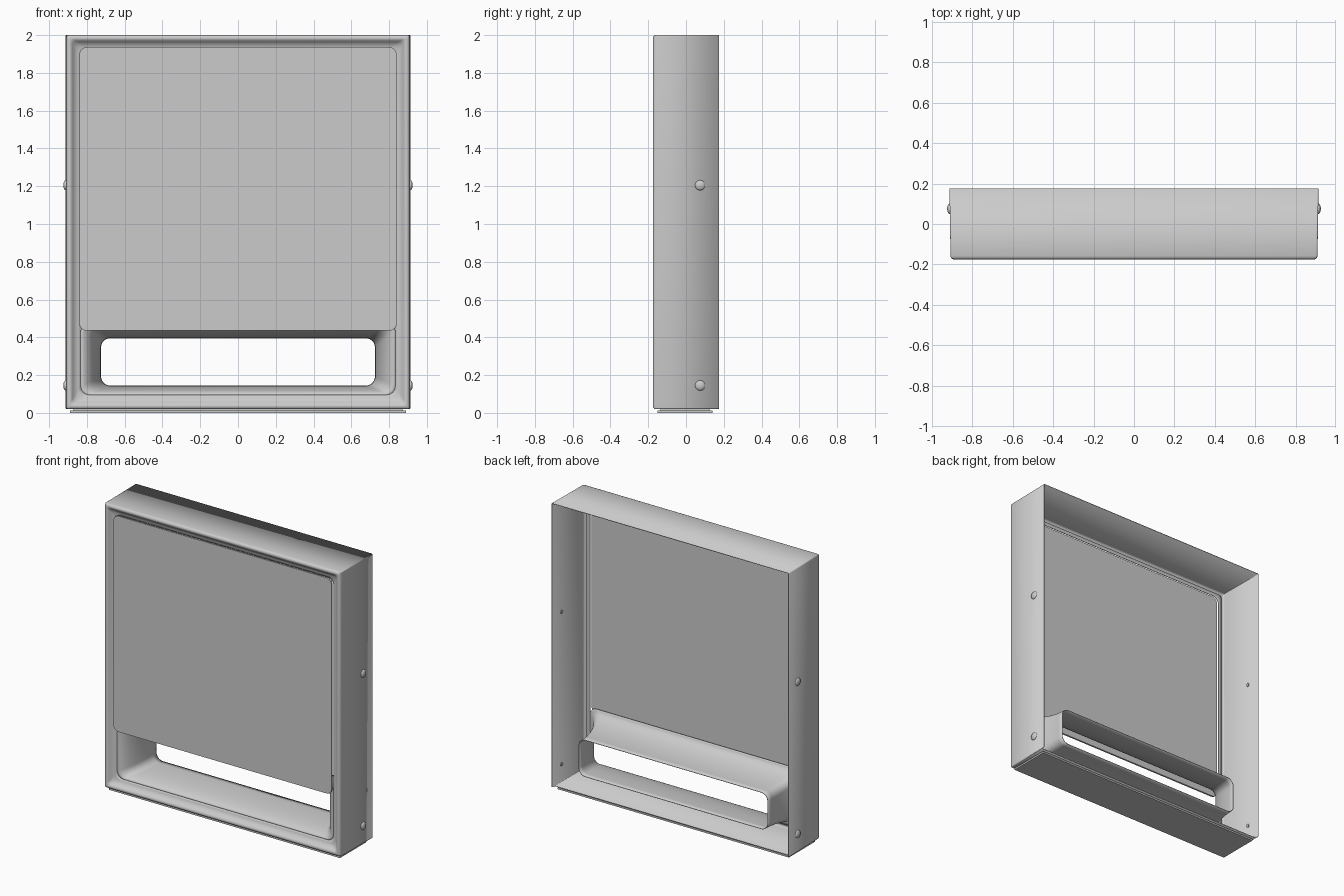
import bpy, bmesh, math
from mathutils import Matrix

if "Cube" in bpy.data.objects:
    bpy.data.objects.remove(bpy.data.objects["Cube"])


def rounded_rect(hw, z0, z1, r, y, n=6):
    """Rounded rectangle loop in the xz plane."""
    pts = []
    corners = [(hw - r, z1 - r), (-hw + r, z1 - r), (-hw + r, z0 + r), (hw - r, z0 + r)]
    for k, (cx, cz) in enumerate(corners):
        for i in range(n + 1):
            a = math.pi / 2 * (k + i / n)
            pts.append((cx + r * math.cos(a), y, cz + r * math.sin(a)))
    return pts


def make_object(name, bm, angle=35):
    bmesh.ops.recalc_face_normals(bm, faces=bm.faces)
    me = bpy.data.meshes.new(name)
    bm.to_mesh(me)
    bm.free()
    ob = bpy.data.objects.new(name, me)
    bpy.context.collection.objects.link(ob)
    bpy.ops.object.select_all(action='DESELECT')
    ob.select_set(True)
    bpy.context.view_layer.objects.active = ob
    bpy.ops.object.shade_smooth_by_angle(angle=math.radians(angle))
    return ob


def loft(name, loops, thickness=0, caps=False):
    bm = bmesh.new()
    rings = [[bm.verts.new(p) for p in loop] for loop in loops]
    for a, b in zip(rings, rings[1:]):
        for i in range(len(a)):
            j = (i + 1) % len(a)
            bm.faces.new((a[i], a[j], b[j], b[i]))
    if caps:
        bm.faces.new(rings[0])
        bm.faces.new(rings[-1])
    ob = make_object(name, bm)
    if thickness:
        mod = ob.modifiers.new("sheet", 'SOLIDIFY')
        mod.thickness = thickness
        mod.offset = 0
    return ob


def box(name, size, loc):
    bm = bmesh.new()
    bmesh.ops.create_cube(bm, size=1, matrix=Matrix.Translation(loc) @ Matrix.Diagonal((*size, 1)))
    return make_object(name, bm)


# Housing: thin outer walls, rounded front edge and coved inner rim
profile = [(-0.005, 0.175), (0, -0.158), (0.002, -0.166), (0.007, -0.171), (0.014, -0.173),
           (0.021, -0.171), (0.028, -0.164), (0.036, -0.153), (0.048, -0.144),
           (0.060, -0.139), (0.073, -0.137)]
loops = []
for k, (d, y) in enumerate(profile):
    inset = max(d, 0)
    radius = 0.006 + inset * 0.55
    loop = rounded_rect(0.906 - d, 0.022 + inset, 1.998 - inset, radius, y)
    if k == 0:  # the floor stops short of the back edge
        loop = [(x, 0.15 if z < 0.0225 else yy, z) for x, yy, z in loop]
    loops.append(loop)
loft("housing", loops, 0.005)

# Flared funnel leading back to the slot
loops = []
steps = 12
for i in range(steps + 1):
    a = math.pi / 2 * i / steps
    s, y = math.sin(a), -0.137 + 0.277 * (1 - math.cos(a))
    loops.append(rounded_rect(0.833 - 0.106 * s, 0.095 + 0.048 * s, 0.48 - 0.083 * s,
                              0.046 + 0.004 * s, y))
loft("slot_funnel", loops, 0.004)

# Front panel
loft("front_panel", [rounded_rect(0.84, 0.435, 1.936, 0.04, y) for y in (-0.172, -0.160)],
     caps=True)

# Base plate with a recessed spacer above it
box("base_plate", (1.78, 0.29, 0.012), (0, -0.005, 0.006))
box("base_spacer", (1.74, 0.26, 0.012), (0, -0.005, 0.016))

# Domed side screws with shanks showing inside
for side, label in ((1, "right"), (-1, "left")):
    for z, level in ((0.145, "lower"), (1.205, "upper")):
        bm = bmesh.new()
        bmesh.ops.create_uvsphere(bm, u_segments=24, v_segments=12, radius=1,
                                  matrix=Matrix.Diagonal((0.014, 0.027, 0.027, 1)))
        bmesh.ops.create_cone(bm, cap_ends=True, segments=16, radius1=0.012, radius2=0.012,
                              depth=0.016, matrix=Matrix.Translation((-side * 0.002, 0, 0))
                              @ Matrix.Rotation(math.pi / 2, 4, 'Y'))
        cut = bmesh.ops.bisect_plane(bm, geom=bm.verts[:24 * 11 + 2] + bm.edges[:] + bm.faces[:],
                                     plane_co=(side * -0.001, 0, 0), plane_no=(-side, 0, 0),
                                     clear_outer=False)
        drop = [v for v in bm.verts if side * v.co.x < -0.0011
                and math.hypot(v.co.y, v.co.z) > 0.0125]
        drop += [v for v in bm.verts if side * v.co.x < -0.0105]
        bmesh.ops.delete(bm, geom=list(set(drop)), context='VERTS')
        ob = make_object(f"{label}_{level}_screw", bm)
        ob.location = (side * 0.911, 0.075, z)
